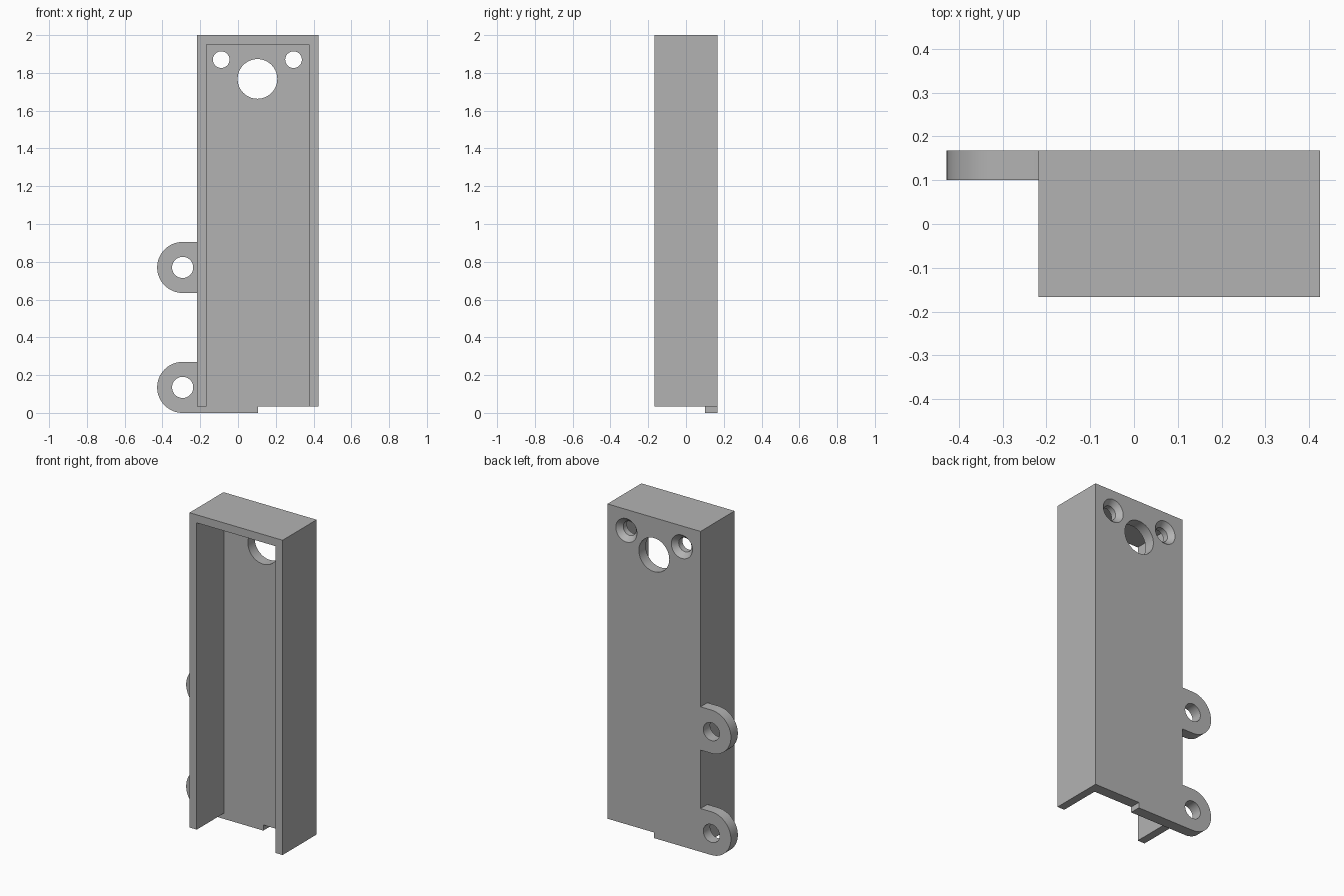
import bpy, bmesh
from math import pi, sin, cos

old = bpy.data.objects.get("Cube")
if old:
    bpy.data.objects.remove(old, do_unlink=True)

# One plain grey for the whole part
grey = bpy.data.materials.new("plain_grey")
grey.use_nodes = True
colour = (0.45, 0.45, 0.45, 1)
grey.diffuse_color = colour
grey.node_tree.nodes["Principled BSDF"].inputs["Base Color"].default_value = colour

FRONT, BACK, PLATE = -0.167, 0.168, 0.10   # depths; PLATE is the back plate's inner face
LEFT, RIGHT, BOTTOM, TOP = -0.218, 0.425, 0.035, 2.0
WALL = 0.05
LUG_X, LUG_R = -0.293, 0.135


def loft(name, sections):
    """Solid through matching x-z outlines, given as (y, points)."""
    bm = bmesh.new()
    rings = [[bm.verts.new((x, y, z)) for x, z in pts] for y, pts in sections]
    bm.faces.new(rings[0])
    bm.faces.new(rings[-1])
    for a, b in zip(rings, rings[1:]):
        for i in range(len(a)):
            j = (i + 1) % len(a)
            bm.faces.new((a[i], a[j], b[j], b[i]))
    bmesh.ops.recalc_face_normals(bm, faces=bm.faces)
    mesh = bpy.data.meshes.new(name)
    bm.to_mesh(mesh)
    bm.free()
    mesh.materials.append(grey)
    obj = bpy.data.objects.new(name, mesh)
    bpy.context.collection.objects.link(obj)
    return obj


def arc(x, z, r, start, end, n):
    return [(x + r * cos(start + (end - start) * i / n),
             z + r * sin(start + (end - start) * i / n)) for i in range(n + 1)]


def circle(x, z, r):
    return arc(x, z, r, 0, 2 * pi, 64)[:-1]


def rect(x0, x1, z0, z1):
    return [(x0, z0), (x1, z0), (x1, z1), (x0, z1)]


def combine(target, tool, operation):
    tool.hide_render = True
    mod = target.modifiers.new(operation.lower(), "BOOLEAN")
    mod.object, mod.operation, mod.solver = tool, operation, "EXACT"
    bpy.context.view_layer.objects.active = target
    bpy.ops.object.modifier_apply(modifier=mod.name)
    bpy.data.objects.remove(tool, do_unlink=True)


# Channel housing, open at the front and the bottom
housing = loft("channel_housing", [(y, rect(LEFT, RIGHT, BOTTOM, TOP)) for y in (FRONT, BACK)])
cavity = rect(LEFT + WALL, RIGHT - WALL, BOTTOM - 0.1, TOP - WALL)
combine(housing, loft("cavity_cutter", [(y, cavity) for y in (FRONT - 0.1, PLATE)]), "DIFFERENCE")

# Mounting lugs; the lower one runs on into a lip under the back plate
inner = LEFT + 0.03
for z, tail in ((0.77, [(inner, 0.635), (inner, 0.905)]),
                (LUG_R, [(0.105, 0), (0.105, 0.06), (inner, 0.06), (inner, 2 * LUG_R)])):
    outline = arc(LUG_X, z, LUG_R, pi / 2, 3 * pi / 2, 32) + tail
    combine(housing, loft("mounting_lug", [(y, outline) for y in (PLATE, BACK)]), "UNION")

# Lug holes and the large round opening
for x, z, r in ((LUG_X, 0.77, 0.056), (LUG_X, LUG_R, 0.056), (0.103, 1.768, 0.105)):
    hole = circle(x, z, r)
    combine(housing, loft("hole_cutter", [(y, hole) for y in (PLATE - 0.05, BACK + 0.05)]),
            "DIFFERENCE")

# Screw holes, countersunk from the back
for x in (-0.089, 0.294):
    steps = ((PLATE - 0.05, 0.044), (BACK - 0.032, 0.044), (BACK, 0.073), (BACK + 0.03, 0.1))
    combine(housing, loft("screw_cutter", [(y, circle(x, 1.87, r)) for y, r in steps]),
            "DIFFERENCE")

bpy.ops.object.select_all(action="DESELECT")
housing.select_set(True)
bpy.context.view_layer.objects.active = housing
bpy.ops.object.shade_smooth_by_angle(angle=pi / 6)
